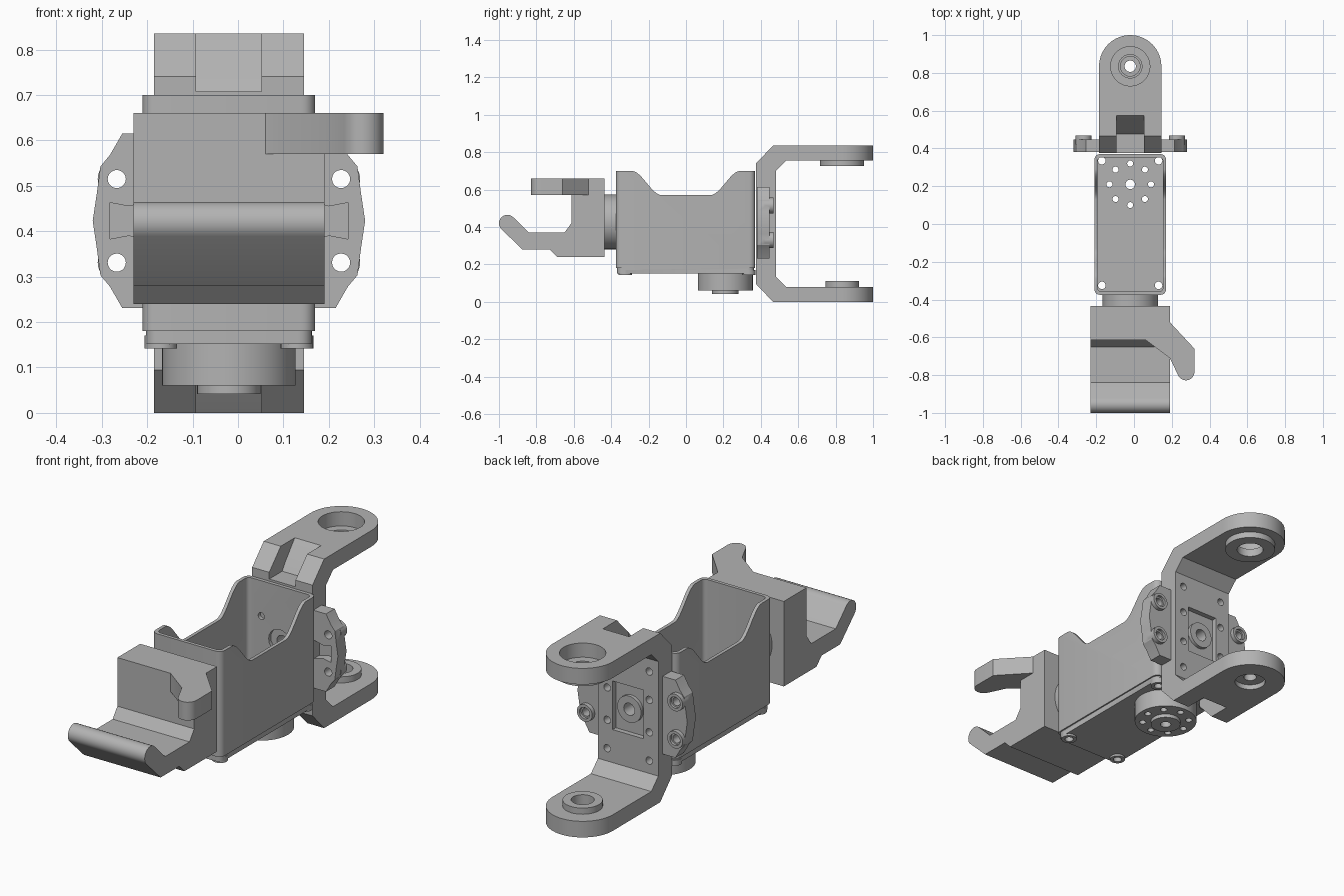
import bpy, bmesh
from math import sin, cos, pi, radians
from mathutils import Vector

cube = bpy.data.objects.get("Cube")
if cube:
    bpy.data.objects.remove(cube, do_unlink=True)

GREY = (0.45, 0.45, 0.45, 1)
mat = bpy.data.materials.new("plain grey")
mat.use_nodes = True
mat.diffuse_color = GREY
bsdf = next(n for n in mat.node_tree.nodes if n.type == 'BSDF_PRINCIPLED')
bsdf.inputs["Base Color"].default_value = GREY

CX, CZ = -0.02, 0.4175           # symmetry plane and bracket mid height
ARM_Y, HORN_Y = 0.835, 0.21      # arm pivot and output horn positions
PLACE = {'x': lambda a, b, t: (t, a, b),
         'y': lambda a, b, t: (a, t, b),
         'z': lambda a, b, t: (a, b, t)}


def prism(name, pts, axis, lo, hi):
    """Extrude a 2D outline along an axis."""
    bm = bmesh.new()
    ends = [[bm.verts.new(PLACE[axis](a, b, t)) for a, b in pts] for t in (lo, hi)]
    bm.faces.new(ends[0])
    bm.faces.new(ends[1])
    n = len(pts)
    for i in range(n):
        j = (i + 1) % n
        bm.faces.new((ends[0][i], ends[0][j], ends[1][j], ends[1][i]))
    bmesh.ops.recalc_face_normals(bm, faces=bm.faces)
    me = bpy.data.meshes.new(name)
    bm.to_mesh(me)
    bm.free()
    me.materials.append(mat)
    ob = bpy.data.objects.new(name, me)
    bpy.context.collection.objects.link(ob)
    return ob


def arc(a, b, r, start, end, n):
    angles = [radians(start + (end - start) * i / n) for i in range(n + 1)]
    return [(a + r * cos(t), b + r * sin(t)) for t in angles]


def disc(name, a, b, r, axis, lo, hi, n=40):
    return prism(name, arc(a, b, r, 0, 360 - 360 / n, n - 1), axis, lo, hi)


def box(name, x, y, z):
    return prism(name, [(x[0], y[0]), (x[1], y[0]), (x[1], y[1]), (x[0], y[1])], 'z', *z)


def rounded(x0, x1, y0, y1, r):
    return (arc(x1 - r, y1 - r, r, 0, 90, 5) + arc(x0 + r, y1 - r, r, 90, 180, 5)
            + arc(x0 + r, y0 + r, r, 180, 270, 5) + arc(x1 - r, y0 + r, r, 270, 360, 5))


def combine(ob, tool, op='DIFFERENCE'):
    """Apply a boolean and discard the tool."""
    tool.hide_render = True
    mod = ob.modifiers.new("bool", 'BOOLEAN')
    mod.operation, mod.solver, mod.object = op, 'EXACT', tool
    bpy.context.view_layer.objects.active = ob
    bpy.ops.object.modifier_apply(modifier=mod.name)
    bpy.data.objects.remove(tool, do_unlink=True)


def drill(ob, spots, r, axis, lo, hi):
    for a, b in spots:
        combine(ob, disc("drill", a, b, r, axis, lo, hi, 20))


SIGNS = [(sx, sy) for sx in (-1, 1) for sy in (-1, 1)]
corners = [(CX + 0.15 * sx, 0.005 + 0.33 * sy) for sx, sy in SIGNS]
horn_holes = arc(CX, HORN_Y, 0.11, 0, 315, 7)

# Open motor housing with scooped side walls
housing = prism("housing", rounded(-0.21, 0.17, -0.375, 0.37, 0.03), 'z', 0.18, 0.70)
combine(housing, prism("hollow", rounded(-0.193, 0.153, -0.358, 0.353, 0.02), 'z', 0.2, 0.8))
ramp = [(0.29 - 0.16 * t, 0.70 - 0.13 * t * t * (3 - 2 * t)) for t in [i / 12 for i in range(13)]]
scoop = [(0.29, 0.8)] + ramp + [(-y, z) for y, z in reversed(ramp)] + [(-0.29, 0.8)]
combine(housing, prism("scoop", scoop, 'x', -0.5, 0.5))
drill(housing, corners, 0.02, 'z', 0.1, 0.3)
drill(housing, horn_holes, 0.016, 'z', 0.1, 0.3)
drill(housing, [(CX, HORN_Y)], 0.025, 'z', 0.1, 0.3)
drill(housing, [(CX, 0.425)], 0.06, 'y', 0.3, 0.4)
drill(housing, [(CX + 0.1 * sx, 0.425 + 0.1 * sz) for sx, sz in SIGNS], 0.017, 'y', 0.3, 0.4)

# Base plate with corner feet
base = prism("base_plate", rounded(-0.203, 0.163, -0.368, 0.363, 0.03), 'z', 0.152, 0.181)
for a, b in corners:
    combine(base, disc("foot", a, b, 0.036, 'z', 0.142, 0.17, 24), 'UNION')
drill(base, corners, 0.02, 'z', 0.1, 0.3)
drill(base, horn_holes, 0.016, 'z', 0.1, 0.3)
drill(base, [(CX, HORN_Y)], 0.025, 'z', 0.1, 0.3)

# Round output horn under the housing
horn = disc("output_horn", CX, HORN_Y, 0.147, 'z', 0.06, 0.153, 56)
combine(horn, disc("hub", CX, HORN_Y, 0.07, 'z', 0.042, 0.1), 'UNION')
drill(horn, horn_holes, 0.016, 'z', 0, 0.3)
drill(horn, [(CX, HORN_Y)], 0.025, 'z', 0, 0.3)

# Neck and gripper
disc("gripper_neck", CX, 0.427, 0.146, 'y', -0.445, -0.37, 56)
jaw = [(-0.435, 0.24), (-0.435, 0.66), (-0.613, 0.66), (-0.613, 0.42), (-0.65, 0.37), (-0.84, 0.37)]
jaw += arc(-0.955, 0.42, 0.045, 44, 224, 12)
jaw += [(-0.875, 0.28), (-0.73, 0.28), (-0.69, 0.24)]
gripper = prism("gripper_body", jaw, 'x', -0.23, 0.19)
finger = [(0.05, -0.5), (0.19, -0.52), (0.32, -0.66)]
finger += arc(0.275, -0.783, 0.045, 0, -155, 10) + [(0.19, -0.71), (0.05, -0.605)]
combine(gripper, prism("finger", finger, 'z', 0.57, 0.66), 'UNION')

# U-shaped bracket with rounded arms
half = [(0.375, 0.323), (0.465, 0.4175), (1.05, 0.4175), (1.05, 0.338), (0.535, 0.338), (0.48, 0.283)]
outline = [(y, CZ + z) for y, z in half] + [(y, CZ - z) for y, z in reversed(half)]
bracket = prism("bracket", outline, 'x', CX - 0.165, CX + 0.165)
stadium = arc(CX, ARM_Y, 0.165, 0, 180, 28) + [(CX - 0.165, 0.3), (CX + 0.165, 0.3)]
combine(bracket, prism("rounding", stadium, 'z', -0.1, 1), 'INTERSECT')

# Notches in both bent corners
notch = [(0.3, 0.29), (0.476, 0.29), (0.505, 0.333), (0.575, 0.4175), (0.575, 0.6), (0.3, 0.6)]
for s in (-1, 1):
    combine(bracket, prism("notch", [(y, CZ + s * z) for y, z in notch], 'x', CX - 0.072, CX + 0.072))

# Pivot bosses and stepped bores
combine(bracket, disc("upper_boss", CX, ARM_Y, 0.118, 'z', 0.725, 0.78), 'UNION')
combine(bracket, disc("lower_boss", CX, ARM_Y, 0.09, 'z', 0.05, 0.11), 'UNION')
for r, lo, hi in ((0.104, 0.765, 1), (0.062, 0.6, 0.9), (0.072, -0.1, 0.025),
                  (0.052, 0.06, 0.2), (0.03, -0.1, 0.2)):
    combine(bracket, disc("bore", CX, ARM_Y, r, 'z', lo, hi))

# Rear recess with central washer and screw holes
combine(bracket, box("recess", (CX - 0.085, CX + 0.085), (0.455, 0.6), (CZ - 0.12, CZ + 0.12)))
washer = disc("rear_washer", CX, CZ, 0.065, 'y', 0.45, 0.472)
drill(washer, [(CX, CZ)], 0.03, 'y', 0.4, 0.6)
drill(bracket, [(CX + 0.115 * sx, CZ + h * sz) for sx, sz in SIGNS for h in (0.08, 0.22)],
      0.018, 'y', 0.43, 0.6)
drill(bracket, [(CX, CZ)], 0.03, 'y', 0.3, 0.6)

# Scalloped mounting wings on both sides
edge = [(0.15, 0.192), (0.235, 0.192), (0.262, 0.145), (0.283, 0.12), (0.291, 0.06)]
shape = edge + [(0.3, 0)] + [(x, -z) for x, z in reversed(edge)]
pocket = [(0.17, 0.045), (0.22, 0.032), (0.262, 0.04), (0.262, -0.04), (0.22, -0.032), (0.17, -0.045)]
for side, s in (("left", 1), ("right", -1)):
    wing = prism(side + "_wing", [(CX + s * x, 0.423 + z) for x, z in shape], 'y', 0.38, 0.447)
    combine(wing, prism("pocket", [(CX + s * x, 0.423 + z) for x, z in pocket], 'y', 0.3, 0.42))
    spots = [(CX + s * 0.247, 0.423 + z) for z in (-0.092, 0.092)]
    for a, b in spots:
        combine(wing, disc("boss", a, b, 0.042, 'y', 0.42, 0.468, 28), 'UNION')
    drill(wing, spots, 0.028, 'y', 0.455, 0.6)
    drill(wing, spots, 0.02, 'y', 0.3, 0.6)

# Smooth the round surfaces, keep hard edges crisp
bpy.ops.object.select_all(action='DESELECT')
for ob in bpy.context.collection.objects:
    if ob.type == 'MESH' and mat.name in ob.data.materials:
        ob.select_set(True)
        bpy.context.view_layer.objects.active = ob
bpy.ops.object.shade_smooth_by_angle(angle=radians(28))
